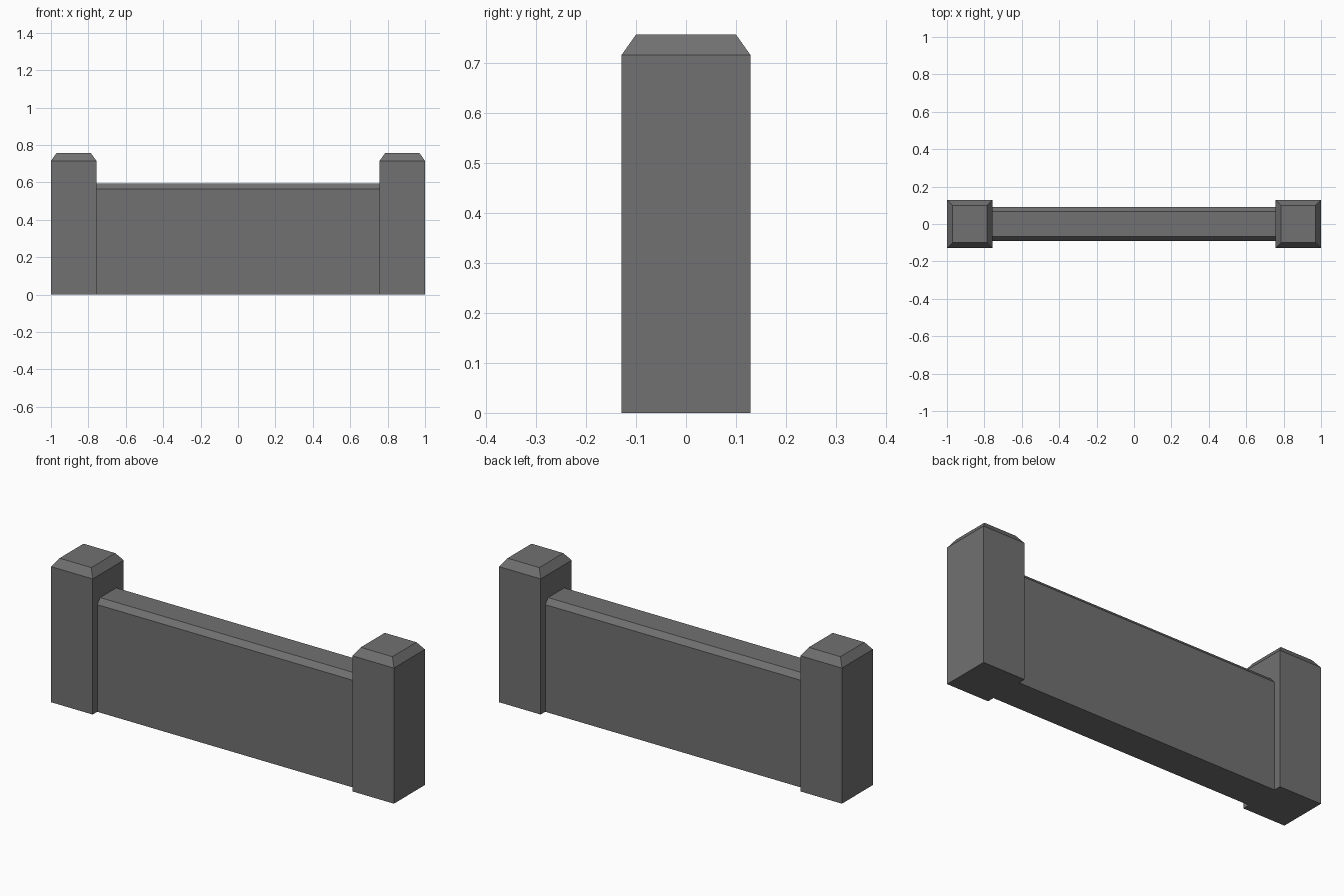
import bpy, bmesh

if "Cube" in bpy.data.objects:
    bpy.data.objects.remove(bpy.data.objects["Cube"])

stone = bpy.data.materials.new("dark grey stone")
stone.diffuse_color = (0.165, 0.165, 0.165, 1)
stone.use_nodes = True
stone.node_tree.nodes["Principled BSDF"].inputs["Base Color"].default_value = stone.diffuse_color


def chamfered_block(name, x0, x1, half_y, shoulder, top, inset_x, inset_y):
    """Upright block whose top tapers in from the shoulder height."""
    bm = bmesh.new()
    rings = []
    for z, ix, iy in ((0, 0, 0), (shoulder, 0, 0), (top, inset_x, inset_y)):
        a, b, y = x0 + ix, x1 - ix, half_y - iy
        rings.append([bm.verts.new(p) for p in
                      ((a, -y, z), (b, -y, z), (b, y, z), (a, y, z))])
    for low, high in zip(rings, rings[1:]):
        for i in range(4):
            j = (i + 1) % 4
            bm.faces.new((low[i], low[j], high[j], high[i]))
    bm.faces.new(rings[0][::-1])
    bm.faces.new(rings[-1])
    mesh = bpy.data.meshes.new(name)
    bm.to_mesh(mesh)
    bm.free()
    mesh.materials.append(stone)
    obj = bpy.data.objects.new(name, mesh)
    bpy.context.collection.objects.link(obj)
    return obj


# End posts with chamfered caps
chamfered_block("left_post", -1.0, -0.757, 0.129, 0.715, 0.756, 0.029, 0.029)
chamfered_block("right_post", 0.757, 1.0, 0.129, 0.715, 0.756, 0.029, 0.029)

# Low wall between the posts, chamfered along its long edges
chamfered_block("wall", -0.757, 0.757, 0.091, 0.565, 0.593, 0, 0.024)
